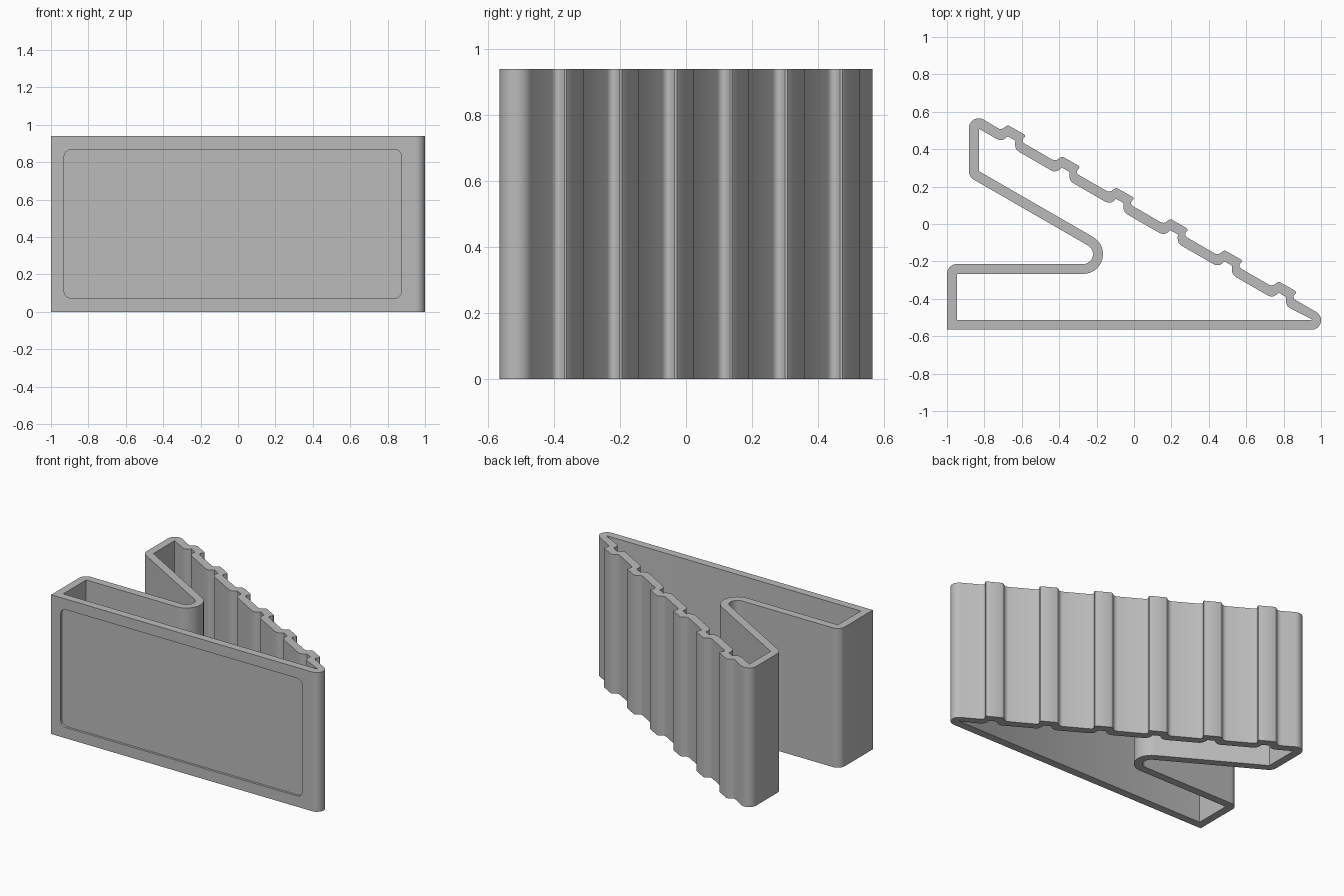
import bpy, bmesh, math
from mathutils import Vector, Matrix

if "Cube" in bpy.data.objects:
    bpy.data.objects.remove(bpy.data.objects["Cube"])

H = 0.94            # height
T = 0.053           # wall thickness
PITCH = 0.3345      # rib spacing along the slope
ORIGIN = Vector((-0.75, 0.525))
ALONG = Vector((math.cos(math.radians(30)), -0.5))
OUT = Vector((0.5, math.cos(math.radians(30))))


def arc(cx, cy, r, a0, a1, n=10):
    """Points on an arc, angles in degrees."""
    return [Vector((cx + r * math.cos(math.radians(a0 + (a1 - a0) * i / n)),
                    cy + r * math.sin(math.radians(a0 + (a1 - a0) * i / n))))
            for i in range(n + 1)]


def ribs(shape):
    """Repeat a rib section (along, out) six times down the slope."""
    return [ORIGIN + ALONG * (s + k * PITCH) + OUT * n for k in range(6) for s, n in shape]


def extrude(name, loops, depth):
    """Closed loops filled (inner loops are holes) and extruded from z=0."""
    cu = bpy.data.curves.new(name, 'CURVE')
    cu.dimensions = '2D'
    cu.fill_mode = 'BOTH'
    cu.extrude = depth / 2
    for pts in loops:
        sp = cu.splines.new('POLY')
        sp.points.add(len(pts) - 1)
        for p, v in zip(sp.points, pts):
            p.co = (v[0], v[1], 0, 1)
        sp.use_cyclic_u = True
    tmp = bpy.data.objects.new(name + "_curve", cu)
    bpy.context.collection.objects.link(tmp)
    bpy.context.view_layer.update()
    me = bpy.data.meshes.new_from_object(tmp.evaluated_get(bpy.context.evaluated_depsgraph_get()))
    bpy.data.objects.remove(tmp)
    bm = bmesh.new()
    bm.from_mesh(me)
    bmesh.ops.remove_doubles(bm, verts=bm.verts, dist=1e-5)
    bmesh.ops.translate(bm, verts=bm.verts, vec=(0, 0, depth / 2))
    bmesh.ops.recalc_face_normals(bm, faces=bm.faces)
    bm.to_mesh(me)
    bm.free()
    me.name = name
    ob = bpy.data.objects.new(name, me)
    bpy.context.collection.objects.link(ob)
    return ob


# Rib sections on the outer and the cavity side of the wall
outer_rib = [(0.022, 0), (0.034, 0.001), (0.044, 0.006), (0.051, 0.014), (0.058, 0.030),
             (0.062, 0.037), (0.069, 0.041), (0.162, 0.042), (0.170, 0.040), (0.174, 0.034),
             (0.173, 0.026), (0.171, 0.018), (0.173, 0.010), (0.179, 0.003), (0.189, 0)]
inner_rib = [(0.022, -T), (0.050, -T), (0.066, -0.050), (0.078, -0.042), (0.088, -0.028),
             (0.093, -0.011), (0.140, -0.011), (0.146, -0.024), (0.155, -0.038),
             (0.168, -0.049), (0.186, -T)]

# Outer outline, clockwise from the front left corner
outer = ([Vector((-1, -0.565))] + arc(-0.947, -0.267, T, 180, 90)
         + arc(-0.272, -0.161, T, -90, 60, 16)
         + arc(-0.83, 0.283, T, 240, 180, 6)
         + arc(-0.83, 0.512, T, 180, 60)
         + ribs(outer_rib)
         + arc(0.9495, -0.5145, 0.0505, 60, -90, 16))
# Cavity outline
inner = ([Vector((-0.947, -0.512)), Vector((-0.947, -0.267))]
         + arc(-0.272, -0.161, 2 * T, -90, 60, 16)
         + [Vector((-0.83, 0.283)), Vector((-0.83, 0.510))]
         + ribs(inner_rib) + [Vector((0.952, -0.510)), Vector((0.949, -0.512))])
body = extrude("wedge_shell", [outer, inner], H)

# Shallow rounded panel cut into the front
x0, x1, z0, z1, r, depth = -0.93, 0.875, 0.073, 0.868, 0.04, 0.015
panel = (arc(x1 - r, z1 - r, r, 0, 90, 8) + arc(x0 + r, z1 - r, r, 90, 180, 8)
         + arc(x0 + r, z0 + r, r, 180, 270, 8) + arc(x1 - r, z0 + r, r, 270, 360, 8))
cutter = extrude("panel_cutter", [panel], 0.1)
cutter.data.transform(Matrix.Translation((0, -0.565 + depth, 0)) @ Matrix.Rotation(math.pi / 2, 4, 'X'))
cutter.hide_render = True
mod = body.modifiers.new("front_recess", 'BOOLEAN')
mod.operation = 'DIFFERENCE'
mod.solver = 'EXACT'
mod.object = cutter
bpy.context.view_layer.objects.active = body
body.select_set(True)
bpy.ops.object.modifier_apply(modifier=mod.name)
bpy.data.objects.remove(cutter)

# Single grey finish, smooth on the rounded parts
mat = bpy.data.materials.new("plain_grey")
mat.diffuse_color = (0.5, 0.5, 0.5, 1)
mat.use_nodes = True
mat.node_tree.nodes["Principled BSDF"].inputs["Base Color"].default_value = mat.diffuse_color
body.data.materials.clear()
body.data.materials.append(mat)
bpy.ops.object.shade_smooth_by_angle(angle=math.radians(35))
